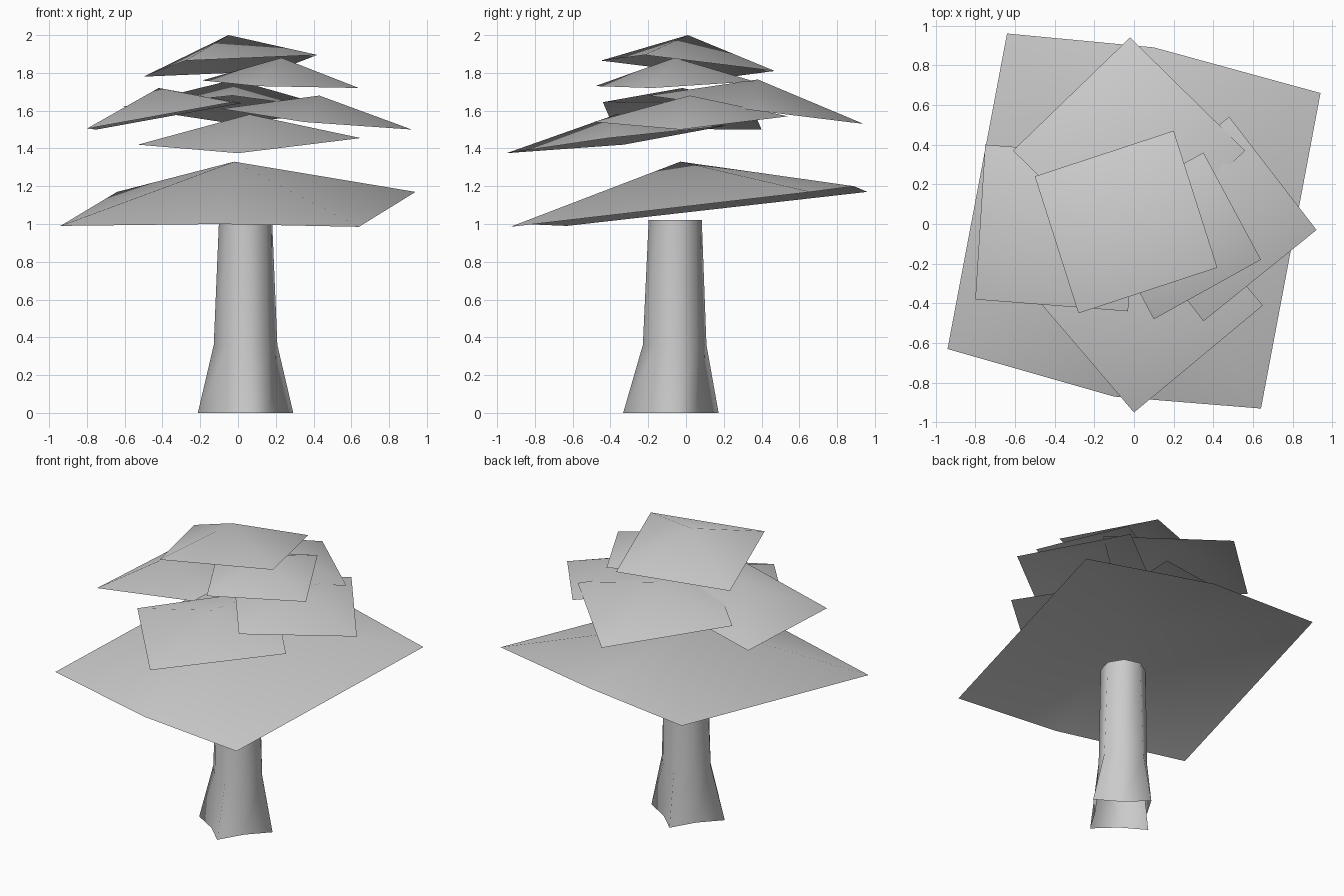
import bpy
import math

cube = bpy.data.objects.get("Cube")
if cube:
    bpy.data.objects.remove(cube, do_unlink=True)

grey = bpy.data.materials.new("plain grey")
grey.use_nodes = True
GREY = (0.6, 0.6, 0.6, 1)
grey.diffuse_color = GREY
grey.node_tree.nodes["Principled BSDF"].inputs["Base Color"].default_value = GREY


def add_part(name, verts, faces):
    mesh = bpy.data.meshes.new(name)
    mesh.from_pydata(verts, [], faces)
    mesh.materials.append(grey)
    mesh.shade_smooth()
    obj = bpy.data.objects.new(name, mesh)
    bpy.context.collection.objects.link(obj)
    return obj


def leaf_sheet(name, peak, rim):
    """Open tent: a fan from the peak to a counter-clockwise rim."""
    n = len(rim)
    add_part(name, [peak] + rim, [(0, i + 1, (i + 1) % n + 1) for i in range(n)])


# Trunk: eight-sided tube flaring into four root lobes
SIDES = 8
rings = [  # height, centre x, centre y, lobe radius, valley radius
    (0, 0.04, -0.08, 0.255, 0.16),
    (0.36, 0.04, -0.06, 0.17, 0.15),
    (1.02, 0.04, -0.057, 0.142, 0.14),
]
verts, faces = [], []
for z, cx, cy, lobe, valley in rings:
    for i in range(SIDES):
        a = math.tau * i / SIDES + math.radians(8)
        r = valley if i % 2 else lobe
        verts.append((cx + r * math.cos(a), cy + r * math.sin(a), z))
for k in range(len(rings) - 1):
    for i in range(SIDES):
        a, b = k * SIDES + i, k * SIDES + (i + 1) % SIDES
        faces.append((a, b, b + SIDES, a + SIDES))
add_part("trunk", verts, faces)

# Wide lower canopy, with bent front and back edges
leaf_sheet("lower_canopy", (-0.02, -0.03, 1.33), [
    (-0.94, -0.63, 0.99), (-0.1, -0.87, 1.0), (0.64, -0.93, 0.985),
    (0.94, 0.66, 1.17), (0.1, 0.89, 1.2), (-0.64, 0.96, 1.17)])

# Smaller sheets stacked above it
leaf_sheet("front_canopy", (0.06, -0.37, 1.58), [
    (-0.53, -0.33, 1.42), (0, -0.95, 1.375), (0.65, -0.41, 1.455), (0.12, 0.21, 1.52)])
leaf_sheet("left_canopy", (0.43, 0.02, 1.68), [
    (-0.09, 0.08, 1.61), (0.35, -0.49, 1.54), (0.92, -0.03, 1.5), (0.48, 0.54, 1.57)])
leaf_sheet("right_canopy", (-0.42, -0.02, 1.72), [
    (-0.8, -0.38, 1.505), (-0.03, -0.44, 1.645), (0.02, 0.34, 1.64), (-0.75, 0.4, 1.5)])
leaf_sheet("back_canopy", (-0.02, 0.38, 1.765), [
    (-0.61, 0.37, 1.62), (-0.03, -0.2, 1.68), (0.56, 0.37, 1.6), (-0.02, 0.94, 1.53)])
leaf_sheet("upper_canopy", (0.23, -0.06, 1.88), [
    (-0.19, 0.06, 1.76), (0.1, -0.48, 1.73), (0.64, -0.18, 1.72), (0.35, 0.36, 1.755)])
leaf_sheet("top_canopy", (-0.05, 0.01, 2.0), [
    (-0.5, 0.24, 1.78), (-0.28, -0.45, 1.865), (0.42, -0.22, 1.895), (0.2, 0.47, 1.81)])
